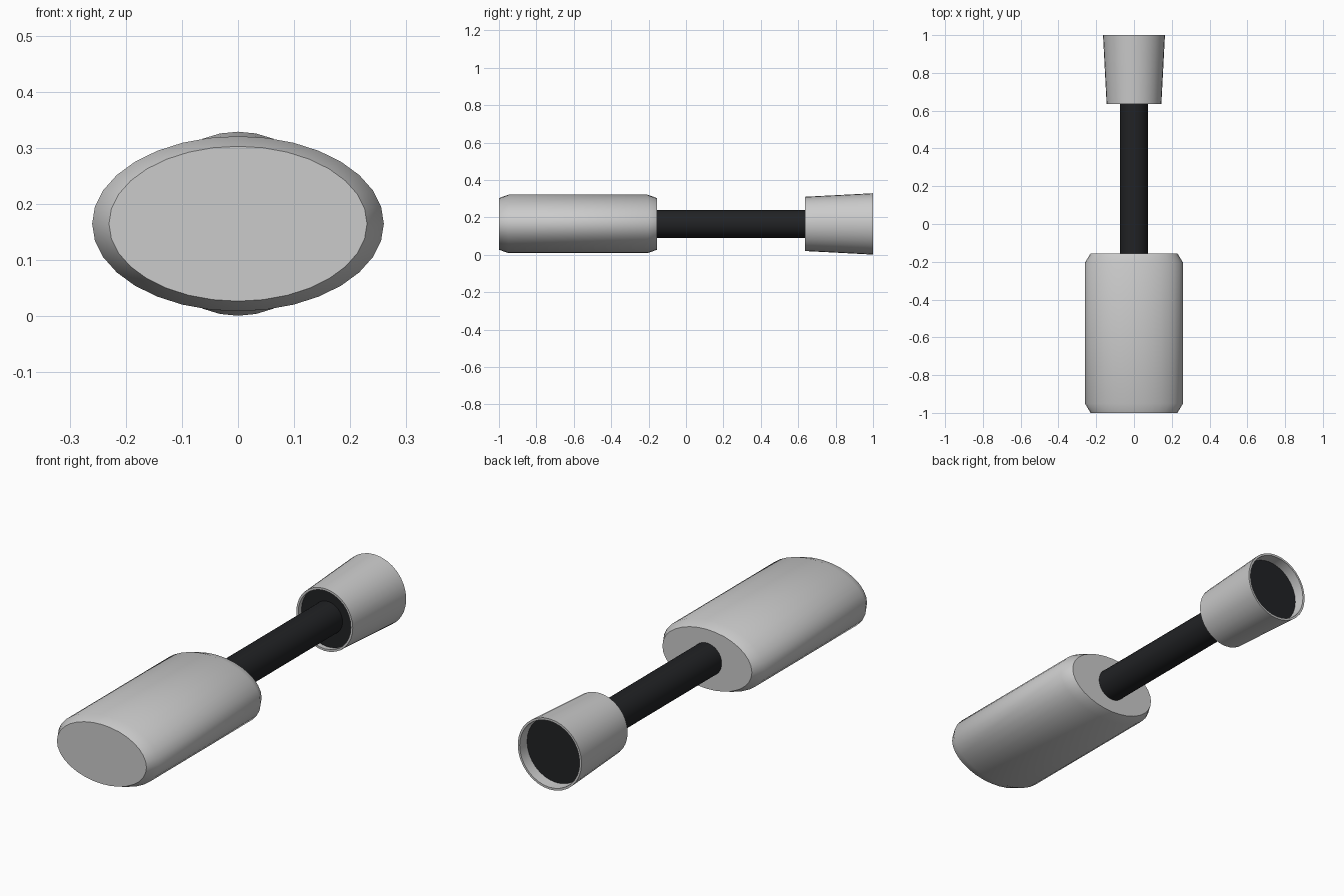
import bpy, bmesh, math

if "Cube" in bpy.data.objects:
    bpy.data.objects.remove(bpy.data.objects["Cube"])

AXIS_Z = 0.165
SEGS = 32


def material(name, rgb):
    m = bpy.data.materials.new(name)
    m.diffuse_color = (*rgb, 1)
    m.use_nodes = True
    m.node_tree.nodes["Principled BSDF"].inputs["Base Color"].default_value = m.diffuse_color
    return m


def loft(name, rings, closed=False, mat=None):
    """Skin elliptical rings (y, rx, rz) along y; cap the ends or close the loop."""
    bm = bmesh.new()
    loops = []
    for y, rx, rz in rings:
        loops.append([bm.verts.new((rx * math.cos(a), y, AXIS_Z + rz * math.sin(a)))
                      for a in (2 * math.pi * i / SEGS for i in range(SEGS))])
    pairs = list(zip(loops, loops[1:]))
    if closed:
        pairs.append((loops[-1], loops[0]))
    for a, b in pairs:
        for i in range(SEGS):
            j = (i + 1) % SEGS
            bm.faces.new((a[i], a[j], b[j], b[i]))
    if not closed:
        bm.faces.new(loops[0])
        bm.faces.new(loops[-1])
    bmesh.ops.recalc_face_normals(bm, faces=bm.faces)
    mesh = bpy.data.meshes.new(name)
    bm.to_mesh(mesh)
    bm.free()
    ob = bpy.data.objects.new(name, mesh)
    bpy.context.collection.objects.link(ob)
    if mat:
        mesh.materials.append(mat)
    bpy.ops.object.select_all(action='DESELECT')
    ob.select_set(True)
    bpy.context.view_layer.objects.active = ob
    bpy.ops.object.shade_smooth_by_angle(angle=math.radians(40))
    return ob


black = material("black", (0.015, 0.016, 0.018))
pale = material("pale", (0.8, 0.81, 0.83))

# Oval body with chamfered ends
loft("body", [(-1.0, 0.23, 0.138), (-0.95, 0.26, 0.156),
              (-0.205, 0.26, 0.156), (-0.155, 0.23, 0.138)])

# Round shaft, running from the body into the core of the cup
loft("shaft", [(-0.18, 0.075, 0.075), (0.68, 0.075, 0.075)], mat=black)

# Flared thin-walled cup
loft("cup", [(0.635, 0.145, 0.145), (1.0, 0.164, 0.164),
             (1.0, 0.154, 0.154), (0.635, 0.135, 0.135)], closed=True, mat=pale)

# Dark core, recessed from both rims
loft("cup_core", [(0.66, 0.137, 0.137), (0.95, 0.152, 0.152)], mat=black)
